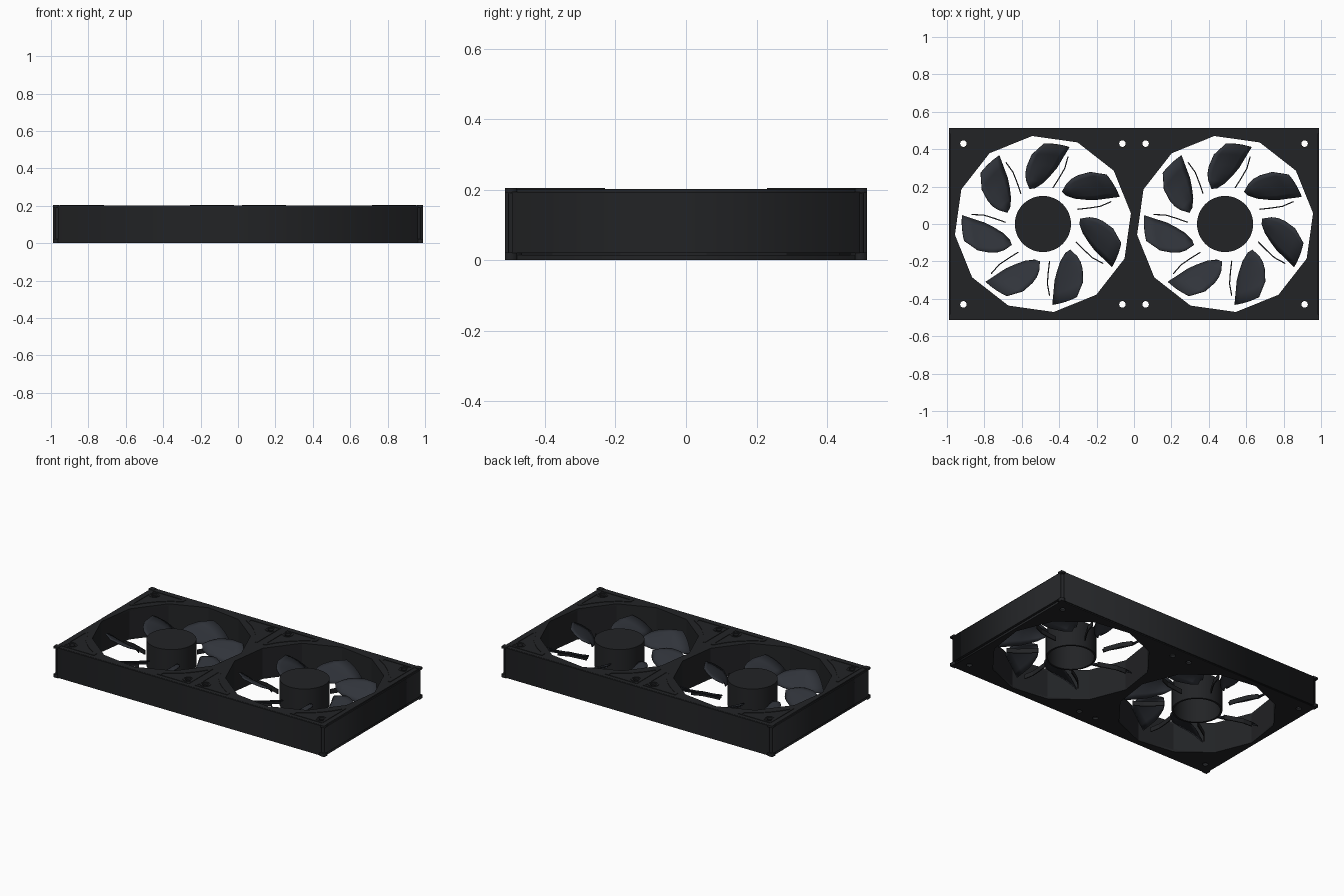
import bpy, bmesh
from math import sin, cos, radians, pi

if "Cube" in bpy.data.objects:
    bpy.data.objects.remove(bpy.data.objects["Cube"])

CX, H = 0.487, 0.205          # fan centre offset and overall height


def material(name, rgb):
    m = bpy.data.materials.new(name)
    m.diffuse_color = (*rgb, 1)
    m.use_nodes = True
    m.node_tree.nodes["Principled BSDF"].inputs["Base Color"].default_value = m.diffuse_color
    return m


BLACK = material("black_plastic", (0.016, 0.017, 0.019))
SLATE = material("slate_blade", (0.03, 0.034, 0.043))


def circle(cx, cy, r, n, start=0.0):
    return [(cx + r * cos(start + 2 * pi * i / n), cy + r * sin(start + 2 * pi * i / n)) for i in range(n)]


def rect(x0, x1, y0, y1):
    return [(x0, y0), (x1, y0), (x1, y1), (x0, y1)]


def sheet(name, loops, z0, z1):
    """Filled 2D outline with holes, extruded from z0 to z1 and turned into a mesh."""
    cu = bpy.data.curves.new(name, 'CURVE')
    cu.dimensions, cu.fill_mode, cu.extrude = '2D', 'BOTH', (z1 - z0) / 2
    for pts in loops:
        s = cu.splines.new('POLY')
        s.points.add(len(pts) - 1)
        for p, (x, y) in zip(s.points, pts):
            p.co = (x, y, 0, 1)
        s.use_cyclic_u = True
    ob = bpy.data.objects.new(name, cu)
    ob.location.z = (z0 + z1) / 2
    bpy.context.collection.objects.link(ob)
    bpy.ops.object.select_all(action='DESELECT')
    ob.select_set(True)
    bpy.context.view_layer.objects.active = ob
    bpy.ops.object.convert(target='MESH')
    ob = bpy.context.object
    ob.data.materials.append(BLACK)
    return ob


def mesh(name, verts, faces, mat, smooth=False):
    me = bpy.data.meshes.new(name)
    me.from_pydata(verts, [], faces)
    bm = bmesh.new()
    bm.from_mesh(me)
    bmesh.ops.recalc_face_normals(bm, faces=bm.faces)
    bm.to_mesh(me)
    bm.free()
    for p in me.polygons:
        p.use_smooth = smooth
    me.materials.append(mat)
    ob = bpy.data.objects.new(name, me)
    bpy.context.collection.objects.link(ob)
    return ob


def box(name, x0, x1, y0, y1, z0, z1):
    return sheet(name, [rect(x0, x1, y0, y1)], z0, z1)


# top and bottom frame plates with fan openings and screw holes
corners = [(c, sx, sy) for c in (-CX, CX) for sx in (-1, 1) for sy in (-1, 1)]
openings = [circle(c, 0, 0.474, 12, radians(7)) for c in (-CX, CX)]
screws = [circle(c + 0.425 * sx, 0.43 * sy, 0.018, 10) for c, sx, sy in corners]
for name, z0, z1 in (("bottom_plate", 0.0, 0.014), ("top_plate", H - 0.017, H - 0.003)):
    sheet(name, [rect(-0.982, 0.982, -0.505, 0.505)] + openings + screws, z0, z1)


# raised triangular corner outlines around the screw holes
def corner_outline(c, sx, sy, arc, edge, a0):
    pts = [(arc * cos(radians(a)), arc * sin(radians(a))) for a in
           [a0 + (90 - 2 * a0) * i / 4 for i in range(5)]]
    pts += [(arc * sin(radians(a0)), edge + 0.015), (edge, edge + 0.015), (edge, arc * sin(radians(a0)))]
    return [(c + sx * x, sy * y) for x, y in pts]


for c, sx, sy in corners:
    ring = [corner_outline(c, sx, sy, 0.505, 0.465, 27), corner_outline(c, sx, sy, 0.517, 0.455, 29.5)]
    boss = [circle(c + 0.425 * sx, 0.43 * sy, r, 12) for r in (0.034, 0.027)]
    for z0, z1 in ((H - 0.003, H), (-0.0, 0.001)):
        sheet("corner_rib", ring, z0, z1)
        sheet("screw_boss", boss, z0, z1)

# side panels and recessed corner posts
for s in (-1, 1):
    y = sorted((s * 0.497, s * 0.513))
    box("long_panel", -0.962, 0.962, *y, 0.004, H - 0.004)
    x = sorted((s * 0.972, s * 0.99))
    box("end_panel", *x, -0.493, 0.493, 0.02, H - 0.012)
    for t in (-1, 1):
        x = sorted((s * 0.94, s * 0.978))
        y = sorted((t * 0.465, t * 0.503))
        box("corner_post", *x, *y, 0.01, H - 0.01)
        x = sorted((s * 0.955, s * 0.99))
        y = sorted((t * 0.48, t * 0.513))
        box("corner_foot", *x, *y, 0.0, 0.022)
        box("corner_cap", *x, *y, H - 0.014, H)

# blade leading and trailing edges: (radius, angle, height)
LEAD = [(0.197, 206, 0.085), (0.22, 193, 0.075), (0.265, 184, 0.068), (0.31, 179, 0.062), (0.375, 176, 0.058), (0.435, 174, 0.055)]
TRAIL = [(0.20, 214, 0.115), (0.25, 214, 0.128), (0.285, 212, 0.137), (0.32, 208.5, 0.143), (0.375, 202, 0.147), (0.43, 192, 0.15)]
# fine curved vane: (radius, angle)
VANE = [(0.20, 126), (0.26, 122), (0.32, 120), (0.385, 121)]


def polar(c, r, a, z):
    return (c + r * cos(radians(a)), r * sin(radians(a)), z)


for c in (-CX, CX):
    # faceted duct between the plates
    ring = circle(c, 0, 0.474, 12, radians(7))
    n = len(ring)
    mesh("fan_duct", [(*p, z) for z in (0.005, H - 0.005) for p in ring],
         [(i, (i + 1) % n, n + (i + 1) % n, n + i) for i in range(n)], BLACK)
    # hub: cup open at the bottom
    sheet("hub_wall", [circle(c, 0, 0.15, 48), circle(c, 0, 0.138, 48)], 0.02, 0.18)
    sheet("hub_cap", [circle(c, 0, 0.15, 48)], 0.18, 0.19)

    for k in range(7):
        turn = k * 360 / 7
        # swept blade, lofted from leading to trailing edge
        verts, faces, W = [], [], 6
        for (r0, a0, z0), (r1, a1, z1) in zip(LEAD, TRAIL):
            for j in range(W + 1):
                t = j / W
                verts.append(polar(c, r0 + (r1 - r0) * t, a0 + (a1 - a0) * t + turn,
                                   z0 + (z1 - z0) * t + 0.012 * sin(pi * t)))
        for i in range(len(LEAD) - 1):
            for j in range(W):
                q = i * (W + 1) + j
                faces.append((q, q + 1, q + W + 2, q + W + 1))
        blade = mesh("fan_blade", verts, faces, SLATE, True)
        sol = blade.modifiers.new("thickness", 'SOLIDIFY')
        sol.thickness, sol.offset = 0.006, 0
        # thin upright vane between blades
        verts = [polar(c, r, a + turn, z) for r, a in VANE for z in (0.03, 0.06)]
        vane = mesh("thin_vane", verts, [(2 * i, 2 * i + 2, 2 * i + 3, 2 * i + 1) for i in range(3)], BLACK)
        sol = vane.modifiers.new("thickness", 'SOLIDIFY')
        sol.thickness, sol.offset = 0.006, 0
